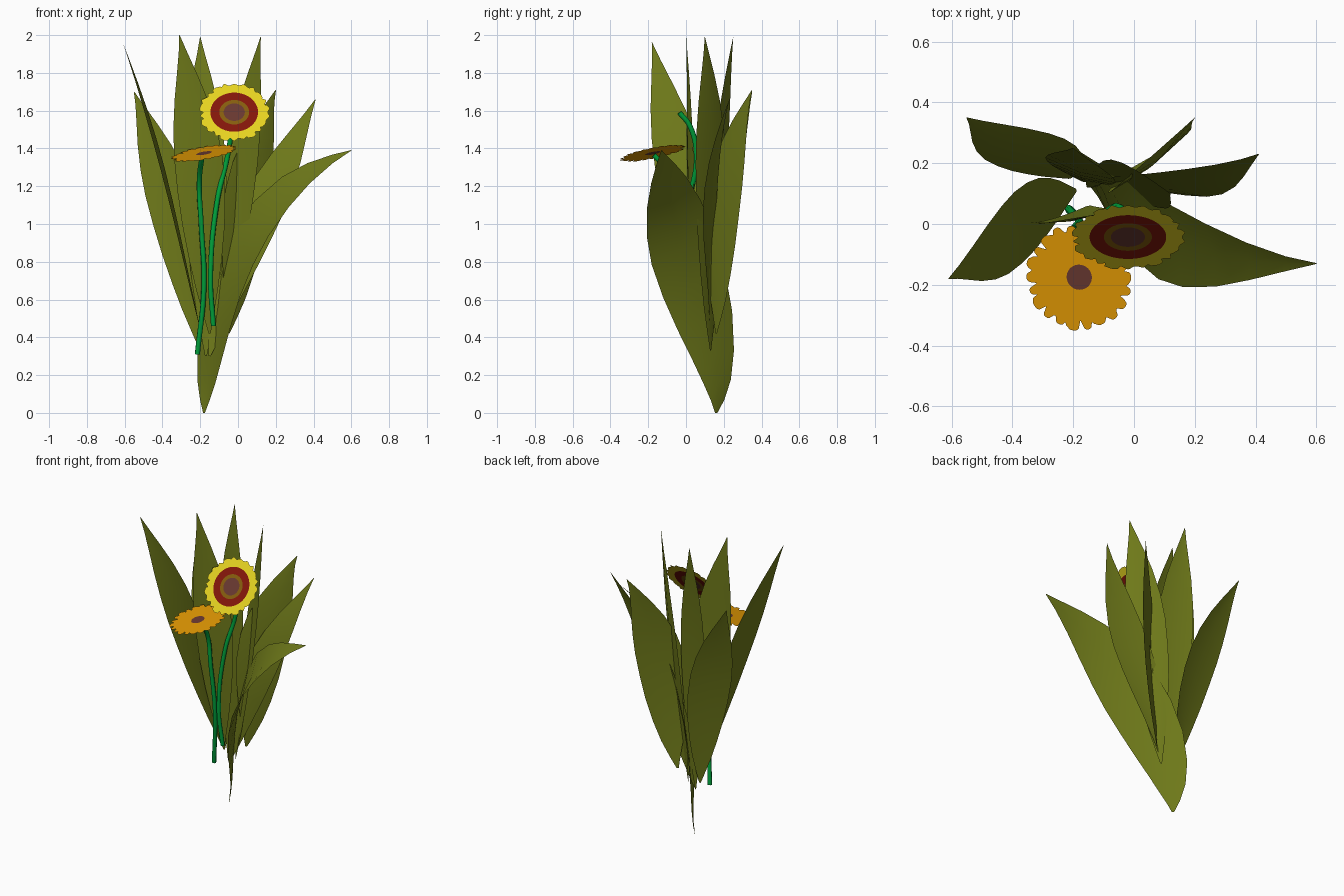
import bpy, bmesh, math
from mathutils import Vector

if "Cube" in bpy.data.objects:
    bpy.data.objects.remove(bpy.data.objects["Cube"])


def material(name, rgb):
    m = bpy.data.materials.new(name)
    m.diffuse_color = (*rgb, 1)
    m.use_nodes = True
    m.node_tree.nodes["Principled BSDF"].inputs["Base Color"].default_value = m.diffuse_color
    return m


LEAF = material("leaf_olive_green", (0.155, 0.19, 0.010))
STEM = material("stem_green", (0.0, 0.36, 0.045))
YELLOW = material("petal_yellow", (0.80, 0.66, 0.015))
RED = material("petal_red", (0.23, 0.008, 0.003))
OCHRE = material("ring_ochre", (0.24, 0.11, 0.004))
BROWN = material("centre_brown", (0.14, 0.04, 0.03))
ORANGE = material("petal_orange", (0.76, 0.32, 0.001))


def finish(name, bm, mats):
    me = bpy.data.meshes.new(name)
    bm.to_mesh(me)
    bm.free()
    for m in mats:
        me.materials.append(m)
    ob = bpy.data.objects.new(name, me)
    bpy.context.collection.objects.link(ob)
    return ob


def cubic(p, t):
    """Smooth curve through four evenly spaced points."""
    s = 3 * t
    return (p[0] * (-(s - 1) * (s - 2) * (s - 3) / 6) + p[1] * (s * (s - 2) * (s - 3) / 2)
            + p[2] * (-s * (s - 1) * (s - 3) / 2) + p[3] * (s * (s - 1) * (s - 2) / 6))


# Blade outline: (position along leaf, share of full half width)
OUTLINE = [(0, .04), (.06, .22), (.14, .45), (.24, .67), (.36, .87), (.48, .98), (.6, 1),
           (.7, .9), (.8, .68), (.88, .42), (.95, .17), (1, .01)]


def leaf(name, pts, side0, side1, half):
    """Thin blade along pts, turning from side0 to side1, creased on the midrib."""
    pts = [Vector(p) for p in pts]
    a, b = Vector(side0).normalized(), Vector(side1).normalized()
    bm = bmesh.new()
    rows = []
    for t, w in OUTLINE:
        c = cubic(pts, t)
        side = a.lerp(b, t).normalized()
        tangent = (cubic(pts, t + .01) - cubic(pts, t - .01)).normalized()
        crease = side.cross(tangent).normalized() * (0.1 * half * w)
        rows.append([bm.verts.new(c - side * half * w), bm.verts.new(c + crease),
                     bm.verts.new(c + side * half * w)])
    for r, q in zip(rows, rows[1:]):
        for i in (0, 1):
            bm.faces.new((r[i], r[i + 1], q[i + 1], q[i])).smooth = True
    finish(name, bm, [LEAF])


# Leaves
leaf("leaf_front_left", [(-.19, .11, .40), (-.31, .04, .91), (-.43, -.05, 1.40), (-.61, -.18, 1.96)],
     (0, 1, 0), (.12, 1, 0), .135)
leaf("leaf_back_left", [(-.21, .15, .36), (-.28, .20, .80), (-.385, .26, 1.24), (-.55, .35, 1.70)],
     (.95, .25, 0), (.95, .25, 0), .135)
leaf("leaf_inner_left", [(-.15, .06, .42), (-.18, .03, .95), (-.22, .02, 1.45), (-.31, 0, 2.0)],
     (1, .2, 0), (1, .1, 0), .13)
leaf("leaf_back_centre", [(-.17, .14, .30), (-.17, .16, .87), (-.18, .19, 1.43), (-.20, .25, 1.99)],
     (.95, -.3, 0), (.95, -.3, 0), .12)
leaf("leaf_inner_right", [(-.11, .13, .33), (-.04, .13, .88), (.03, .13, 1.43), (.12, .10, 1.99)],
     (-.78, .6, 0), (-.7, .7, 0), .12)
leaf("leaf_back_right", [(-.05, .16, .42), (.015, .18, .85), (.07, .22, 1.28), (.20, .35, 1.71)],
     (.8, .6, 0), (.8, .6, 0), .15)
leaf("leaf_right", [(-.15, .12, .30), (-.02, .13, .75), (.165, .13, 1.17), (.41, .23, 1.66)],
     (1, -.1, -.1), (.85, -.4, -.3), .125)
leaf("leaf_front_right", [(-.18, .16, 0), (-.125, .11, .45), (.09, -.05, .98), (.60, -.13, 1.39)],
     (-.6, .8, 0), (0, .7, .7), .195)


def stem(name, pts):
    cu = bpy.data.curves.new(name, 'CURVE')
    cu.dimensions = '3D'
    cu.bevel_depth = .0135
    cu.bevel_resolution = 2
    cu.use_fill_caps = True
    sp = cu.splines.new('BEZIER')
    sp.bezier_points.add(len(pts) - 1)
    for bp, p in zip(sp.bezier_points, pts):
        bp.co = p
        bp.handle_left_type = bp.handle_right_type = 'AUTO'
    cu.materials.append(STEM)
    bpy.context.collection.objects.link(bpy.data.objects.new(name, cu))


# Stems
stem("stem_tall", [(-.13, .02, .46), (-.145, .0, .72), (-.11, .02, 1.12), (-.055, .055, 1.36),
                   (-.03, .02, 1.52), (-.02, -.035, 1.59)])
stem("stem_short", [(-.215, .05, .31), (-.18, .01, .68), (-.195, -.015, 1.0), (-.205, -.04, 1.22),
                    (-.19, -.17, 1.365)])


def flower(name, centre, normal, rings, mats, petals, depth, sharp):
    """Flat disc of coloured rings (inner to outer) with a scalloped rim."""
    turn = Vector(normal).to_track_quat('Z', 'Y')
    n = petals * 8
    bm = bmesh.new()
    prev = [bm.verts.new(centre)] * n
    for k, r in enumerate(rings):
        ring = []
        for i in range(n):
            ang = 2 * math.pi * i / n
            rr = r
            if k == len(rings) - 1:
                petal = i // 8
                wave = abs(math.cos(petals * ang / 2)) ** sharp
                rr *= 1 - wave * depth * (1 + .6 * math.sin(petal * 2.4)) - .02 * (petal % 3)
            ring.append(bm.verts.new(Vector(centre) + turn @ Vector((rr * math.cos(ang), rr * math.sin(ang), 0))))
        for i in range(n):
            j = (i + 1) % n
            quad = (prev[i], ring[i], ring[j]) if k == 0 else (prev[i], ring[i], ring[j], prev[j])
            bm.faces.new(quad).material_index = k
        prev = ring
    finish(name, bm, mats)


# Flower heads
flower("flower_yellow", (-.02, -.043, 1.592), (0, -.82, .57), [.056, .079, .126, .19],
       [BROWN, OCHRE, RED, YELLOW], 22, .06, 1.5)
flower("flower_orange", (-.18, -.175, 1.375), (-.17, -.2, 1), [.042, .18],
       [BROWN, ORANGE], 22, .11, 5)
